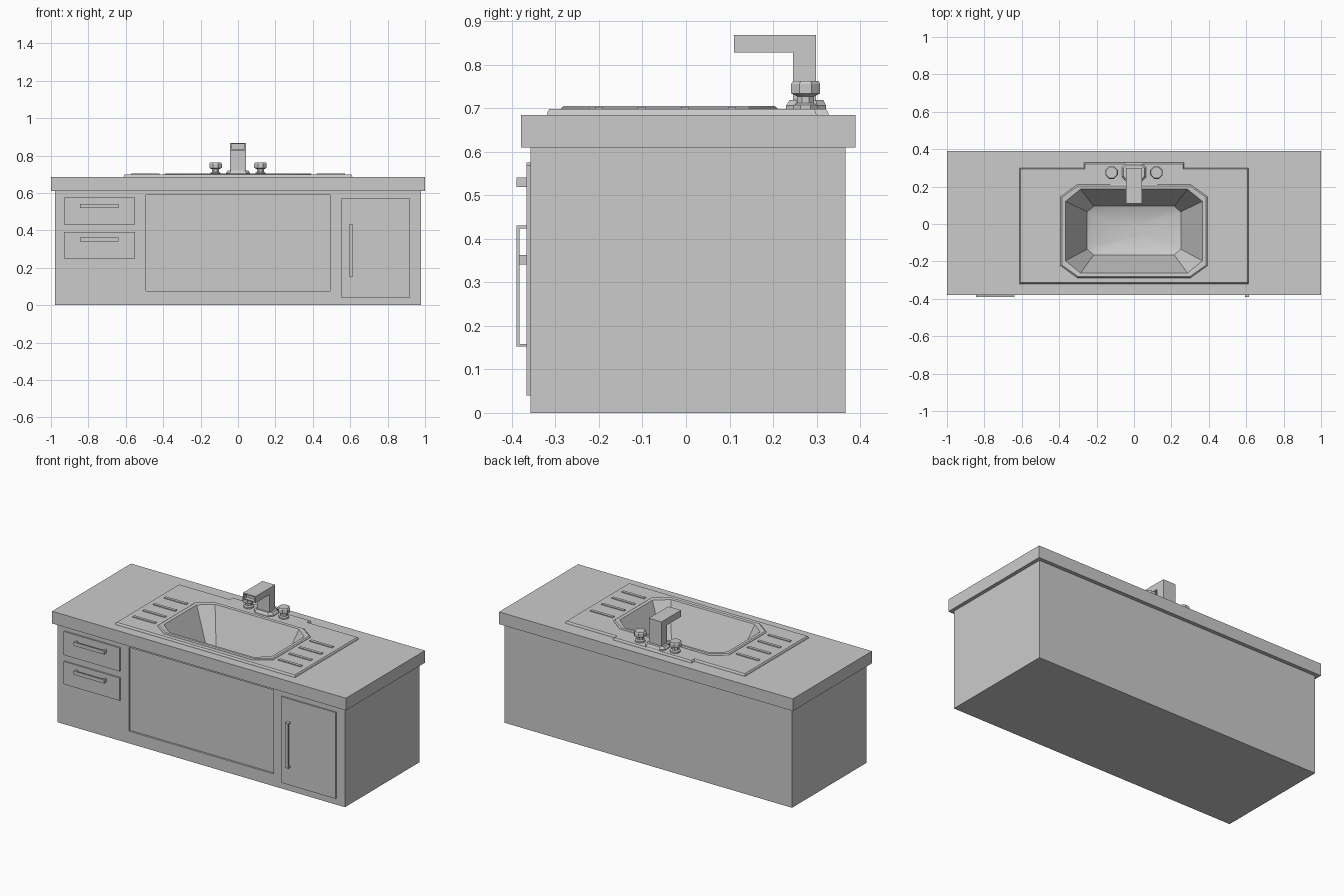
import bpy, bmesh, math

if "Cube" in bpy.data.objects:
    bpy.data.objects.remove(bpy.data.objects["Cube"])


def finish(name, bm):
    bmesh.ops.recalc_face_normals(bm, faces=bm.faces)
    mesh = bpy.data.meshes.new(name)
    bm.to_mesh(mesh)
    bm.free()
    ob = bpy.data.objects.new(name, mesh)
    bpy.context.collection.objects.link(ob)
    return ob


def loft(name, rings, cap_start=True, cap_end=True):
    """Skin a list of equal-length rings of 3D points."""
    bm = bmesh.new()
    vs = [[bm.verts.new(p) for p in r] for r in rings]
    n = len(vs[0])
    for a, b in zip(vs, vs[1:]):
        for i in range(n):
            bm.faces.new((a[i], a[(i + 1) % n], b[(i + 1) % n], b[i]))
    if cap_start:
        bm.faces.new(vs[0][::-1])
    if cap_end:
        bm.faces.new(vs[-1])
    return finish(name, bm)


def box(name, x0, x1, y0, y1, z0, z1):
    ring = [(x0, y0), (x1, y0), (x1, y1), (x0, y1)]
    return loft(name, [[(x, y, z) for x, y in ring] for z in (z0, z1)])


def octagon(hx, y0, y1, cx, cy, z):
    """Rectangle with clipped corners, at height z."""
    return [(-hx, y0 + cy, z), (-hx + cx, y0, z), (hx - cx, y0, z), (hx, y0 + cy, z),
            (hx, y1 - cy, z), (hx - cx, y1, z), (-hx + cx, y1, z), (-hx, y1 - cy, z)]


def circle(x, y, r, z, n=8):
    return [(x + r * math.cos((i + .5) * 2 * math.pi / n),
             y + r * math.sin((i + .5) * 2 * math.pi / n), z) for i in range(n)]


def cut(ob, cutter):
    m = ob.modifiers.new("cut", 'BOOLEAN')
    m.operation = 'DIFFERENCE'
    m.object = cutter
    cutter.hide_render = True
    cutter.hide_viewport = True


# cabinet with recessed centre panel and room for the bowl
body = box("cabinet_body", -.978, .978, -.357, .366, 0, .61)
cut(body, box("panel_cutter", -.493, .493, -.40, -.345, .075, .59))
cut(body, box("cavity_cutter", -.45, .45, -.32, .28, .38, .70))

# drawer and door fronts
FRONT = -.366
box("upper_drawer", -.93, -.55, FRONT, -.355, .43, .575)
box("lower_drawer", -.93, -.55, FRONT, -.355, .25, .39)
box("door", .55, .92, FRONT, -.355, .04, .57)

# bracket handles: bar plus two end posts
for name, z in (("upper", .53), ("lower", .352)):
    box(name + "_handle_bar", -.845, -.64, -.39, -.382, z - .011, z + .011)
    for side, x in (("left", -.845), ("right", -.65)):
        box(f"{name}_handle_{side}_post", x, x + .01, -.384, FRONT + .001, z - .011, z + .011)
box("door_handle_bar", .593, .615, -.39, -.382, .152, .43)
for side, z in (("bottom", .152), ("top", .424)):
    box(f"door_handle_{side}_post", .593, .615, -.384, FRONT + .001, z, z + .006)

# worktop and sink plate, both with the bowl opening
hole = loft("bowl_opening_cutter", [octagon(.38, -.275, .198, .084, .06, z) for z in (.55, .80)])
top = box("worktop", -1, 1, -.379, .389, .61, .685)
cut(top, hole)


def plate_ring(d, z):
    pts = [(-.612 + d, -.32 + d), (.612 - d, -.32 + d), (.612 - d, .30 - d), (.268 - d, .30 - d),
           (.268 - d, .328 - d), (-.268 + d, .328 - d), (-.268 + d, .30 - d), (-.612 + d, .30 - d)]
    return [(x, y, z) for x, y in pts]


plate = loft("sink_plate", [plate_ring(0, .684), plate_ring(.002, .692), plate_ring(.006, .698)])
cut(plate, hole)

# raised rim running down into the bowl, floor sloping to the drain
bowl = loft("sink_bowl", [
    octagon(.395, -.289, .212, .09, .065, .690),
    octagon(.393, -.287, .210, .09, .065, .700),
    octagon(.386, -.281, .204, .087, .062, .705),
    octagon(.366, -.262, .186, .08, .065, .703),
    octagon(.25, -.165, .095, .035, .03, .455),
    octagon(.225, -.145, .075, .035, .03, .442),
    [(x, y, z) for x, y, z in circle(0, -.035, .04, .432)][4:] +
    [(x, y, z) for x, y, z in circle(0, -.035, .04, .432)][:4],
], cap_start=False)
loft("drain", [circle(0, -.035, .038, z, 16) for z in (.43, .437)])

# draining ribs
for sx in (-1, 1):
    for i, y in enumerate((.105, -.002, -.102, -.2)):
        xs = sorted((sx * .42, sx * .572))
        box(f"drain_rib_{'left' if sx < 0 else 'right'}_{i + 1}", *xs, y - .009, y + .009, .69, .703)

# tap base
loft("tap_base", [octagon(.065, .23, .322, .02, .02, .69),
                  octagon(.065, .23, .322, .02, .02, .706),
                  octagon(.056, .238, .315, .018, .018, .719)])

# tap: L-shaped side profile with a recessed mouth
profile = [(.246, .71), (.299, .71), (.299, .868), (.11, .868), (.11, .828), (.246, .828)]
tap = loft("tap_spout", [[(x, y, z) for y, z in profile] for x in (-.043, .043)])
cut(tap, box("mouth_cutter", -.035, .035, .09, .135, .834, .862))

# knobs
for side, x in (("left", -.12), ("right", .12)):
    loft(f"{side}_knob", [circle(x, .275, r, z) for r, z in (
        (.03, .69), (.03, .707), (.021, .712), (.021, .727), (.036, .734), (.036, .756), (.031, .763))])

# soft shading inside the bowl only
bpy.ops.object.select_all(action='DESELECT')
bowl.select_set(True)
bpy.context.view_layer.objects.active = bowl
bpy.ops.object.shade_smooth_by_angle(angle=math.radians(30))

# the bowl is an open shell, so make its normals face up and inward
bm = bmesh.new()
bm.from_mesh(bowl.data)
floor = max(bm.faces, key=lambda f: len(f.verts))
if floor.normal.z < 0:
    bmesh.ops.reverse_faces(bm, faces=bm.faces)
bm.to_mesh(bowl.data)
bm.free()
